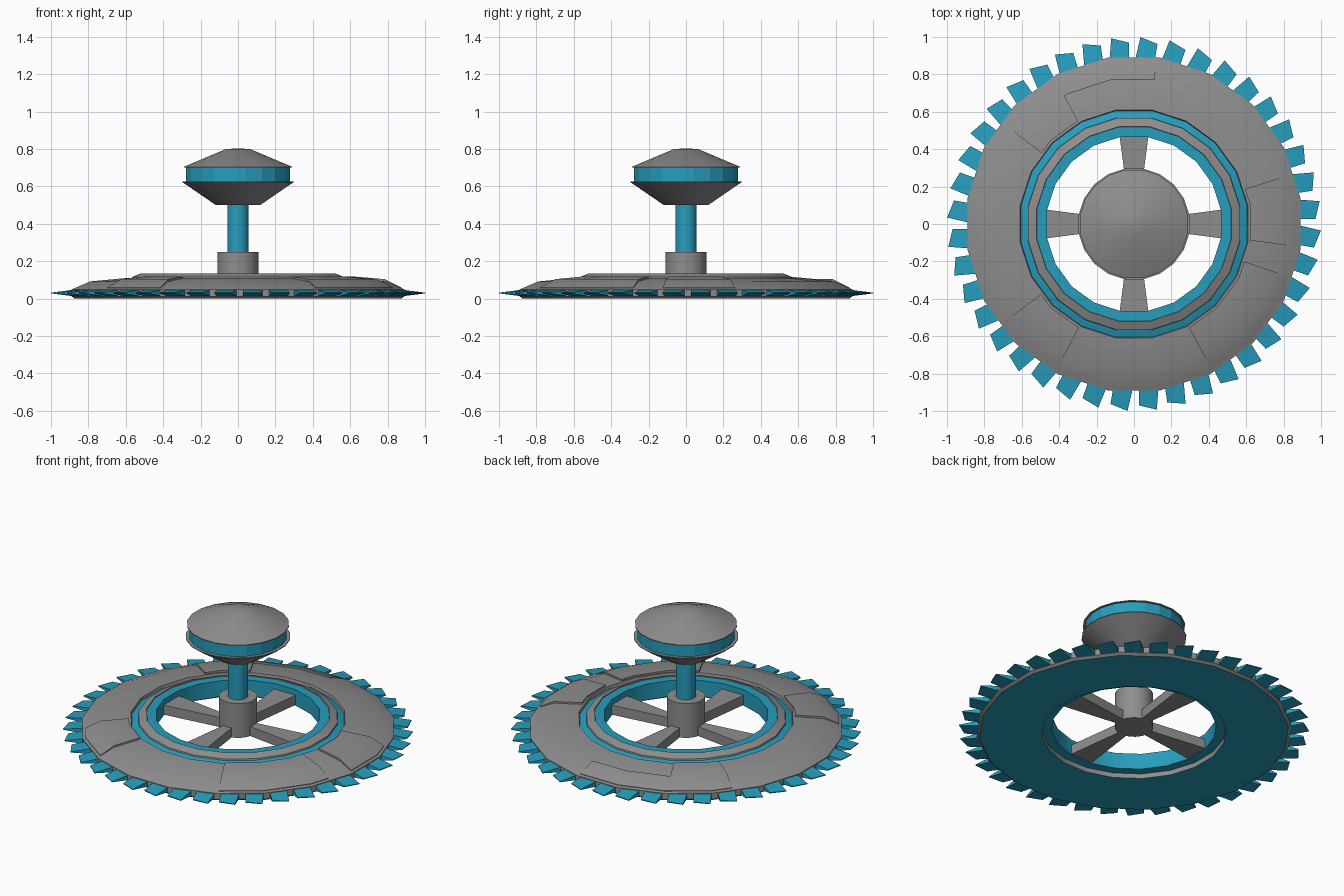
import bpy, bmesh, math
from math import sin, cos, radians

cube = bpy.data.objects.get("Cube")
if cube:
    bpy.data.objects.remove(cube, do_unlink=True)


def material(name, rgb):
    m = bpy.data.materials.new(name)
    m.use_nodes = True
    m.diffuse_color = (*rgb, 1)
    m.node_tree.nodes["Principled BSDF"].inputs["Base Color"].default_value = (*rgb, 1)
    return m


GREY = material("hull grey", (0.27, 0.27, 0.27))
BLUE = material("bright blue", (0.02, 0.34, 0.51))
SIDES = 20


def finish(name, bm, mats, smooth=None):
    bmesh.ops.remove_doubles(bm, verts=bm.verts, dist=1e-5)
    bmesh.ops.recalc_face_normals(bm, faces=bm.faces)
    me = bpy.data.meshes.new(name)
    bm.to_mesh(me)
    bm.free()
    ob = bpy.data.objects.new(name, me)
    bpy.context.collection.objects.link(ob)
    for m in mats:
        me.materials.append(m)
    if smooth:
        bpy.ops.object.select_all(action='DESELECT')
        ob.select_set(True)
        bpy.context.view_layer.objects.active = ob
        bpy.ops.object.shade_smooth_by_angle(angle=radians(smooth))
    return ob


def lathe(name, profile, mats, closed=False, smooth=22):
    """Spin (radius, z, material index of the following band) points about z."""
    bm = bmesh.new()
    rings = []
    for r, z, _ in profile:
        angles = [radians(9 + 360 / SIDES * i) for i in range(SIDES)]
        rings.append([bm.verts.new((r * cos(a), r * sin(a), z)) for a in angles])
    n = len(profile)
    for k in range(n if closed else n - 1):
        lo, hi = rings[k], rings[(k + 1) % n]
        for i in range(SIDES):
            j = (i + 1) % SIDES
            f = bm.faces.new((lo[i], lo[j], hi[j], hi[i]))
            f.material_index = profile[k][2]
    return finish(name, bm, mats, smooth)


def prism(name, bottom, top, mat):
    """Solid between two matching loops."""
    bm = bmesh.new()
    lo = [bm.verts.new(p) for p in bottom]
    hi = [bm.verts.new(p) for p in top]
    bm.faces.new(lo)
    bm.faces.new(hi)
    for i in range(len(lo)):
        j = (i + 1) % len(lo)
        bm.faces.new((lo[i], lo[j], hi[j], hi[i]))
    return finish(name, bm, [mat])


# Main disc: grey shell, blue underside, blue inner rings (0 grey, 1 blue)
lathe("saucer_disc", [
    (0.527, 0.0, 1), (0.885, 0.0, 0), (0.90, 0.012, 0), (0.90, 0.05, 0),
    (0.885, 0.056, 0), (0.80, 0.092, 0), (0.617, 0.109, 0), (0.613, 0.093, 1),
    (0.575, 0.107, 0), (0.573, 0.116, 0), (0.527, 0.135, 0), (0.525, 0.13, 1),
    (0.471, 0.13, 1), (0.471, 0.03, 1), (0.527, 0.03, 0)], [GREY, BLUE], closed=True)


# Raised hull plates following the faceted disc
def plate_height(r):
    if r < 0.795:
        return 0.118 - (r - 0.63) * 0.085
    return 0.104 - (r - 0.795) * 0.49


def hull_plate(name, a0, a1, r0, r1):
    angles = [a0] + [a for a in range(-81, 360, 18) if a0 + 1 < a < a1 - 1] + [a1]
    radii = [r0] + [r for r in (0.795,) if r0 < r < r1] + [r1]

    def point(a, r, z):
        d = (a + 9) % 18 - 9
        q = r * cos(radians(9)) / cos(radians(d))
        return (q * cos(radians(a)), q * sin(radians(a)), z)

    bm = bmesh.new()
    grid = {}
    for i, a in enumerate(angles):
        for j, r in enumerate(radii):
            grid[i, j, 1] = bm.verts.new(point(a, r, plate_height(r)))
            grid[i, j, 0] = bm.verts.new(point(a, r, plate_height(r) - 0.025))
    ni, nj = len(angles) - 1, len(radii) - 1
    for i in range(ni):
        for j in range(nj):
            for k in (0, 1):
                bm.faces.new([grid[c] for c in ((i, j, k), (i + 1, j, k),
                                                (i + 1, j + 1, k), (i, j + 1, k))])
        for j in (0, nj):
            bm.faces.new([grid[c] for c in ((i, j, 0), (i + 1, j, 0),
                                            (i + 1, j, 1), (i, j, 1))])
    for j in range(nj):
        for i in (0, ni):
            bm.faces.new([grid[c] for c in ((i, j, 0), (i, j + 1, 0),
                                            (i, j + 1, 1), (i, j, 1))])
    finish(name, bm, [GREY], 22)


hull_plate("hull_plate_left", -8, 17.5, 0.63, 0.885)
hull_plate("hull_plate_front_left", -62, -18.8, 0.63, 0.885)
hull_plate("hull_plate_front_right", 217, 242, 0.63, 0.885)
hull_plate("hull_plate_back_right", 118.5, 142.5, 0.63, 0.885)
hull_plate("hull_plate_back", 82, 118.5, 0.78, 0.885)

# Saw teeth: wedges thinning toward the leading tip
TEETH = 40
bm = bmesh.new()
outline = [(-0.025, 0.875), (0.0, 1.0), (0.092, 0.966), (0.08, 0.875)]
half = [0.018, 0.002, 0.003, 0.018]
for i in range(TEETH):
    a = radians(88 + 360 / TEETH * i)
    # local frame: t runs clockwise, r runs outward
    loops = []
    for s in (-1, 1):
        loops.append([bm.verts.new((r * cos(a) + t * sin(a), r * sin(a) - t * cos(a),
                                    0.03 + s * h))
                      for (t, r), h in zip(outline, half)])
    lo, hi = loops
    bm.faces.new(lo)
    bm.faces.new(hi)
    for k in range(4):
        m = (k + 1) % 4
        bm.faces.new((lo[k], lo[m], hi[m], hi[k]))
finish("saw_teeth", bm, [BLUE])

# Four spokes widening toward the ring
for i, side in enumerate(("left", "back", "right", "front")):
    c, s = cos(i * math.pi / 2), sin(i * math.pi / 2)
    plan = [(0.08, -0.026), (0.47, -0.077), (0.47, 0.077), (0.08, 0.026)]
    loop = lambda z: [(x * c - y * s, x * s + y * c, z) for x, y in plan]
    prism("spoke_" + side, loop(0.035), loop(0.095), GREY)

# Hub, mast and head
lathe("hub", [(0, 0.035, 0), (0.11, 0.035, 0), (0.11, 0.25, 0), (0, 0.25, 0)], [GREY])
lathe("mast", [(0, 0.24, 0), (0.057, 0.24, 0), (0.057, 0.51, 0), (0, 0.51, 0)], [BLUE])
lathe("head_bowl", [(0, 0.50, 0), (0.12, 0.50, 0), (0.30, 0.622, 0), (0.30, 0.627, 0),
                    (0, 0.627, 0)], [GREY])
lathe("head_band", [(0, 0.62, 0), (0.281, 0.62, 0), (0.281, 0.702, 0), (0, 0.702, 0)],
      [BLUE], smooth=10)
lathe("head_cap", [(0, 0.70, 0), (0.293, 0.70, 0), (0.293, 0.705, 0), (0.065, 0.80, 0),
                   (0, 0.803, 0)], [GREY], smooth=25)
